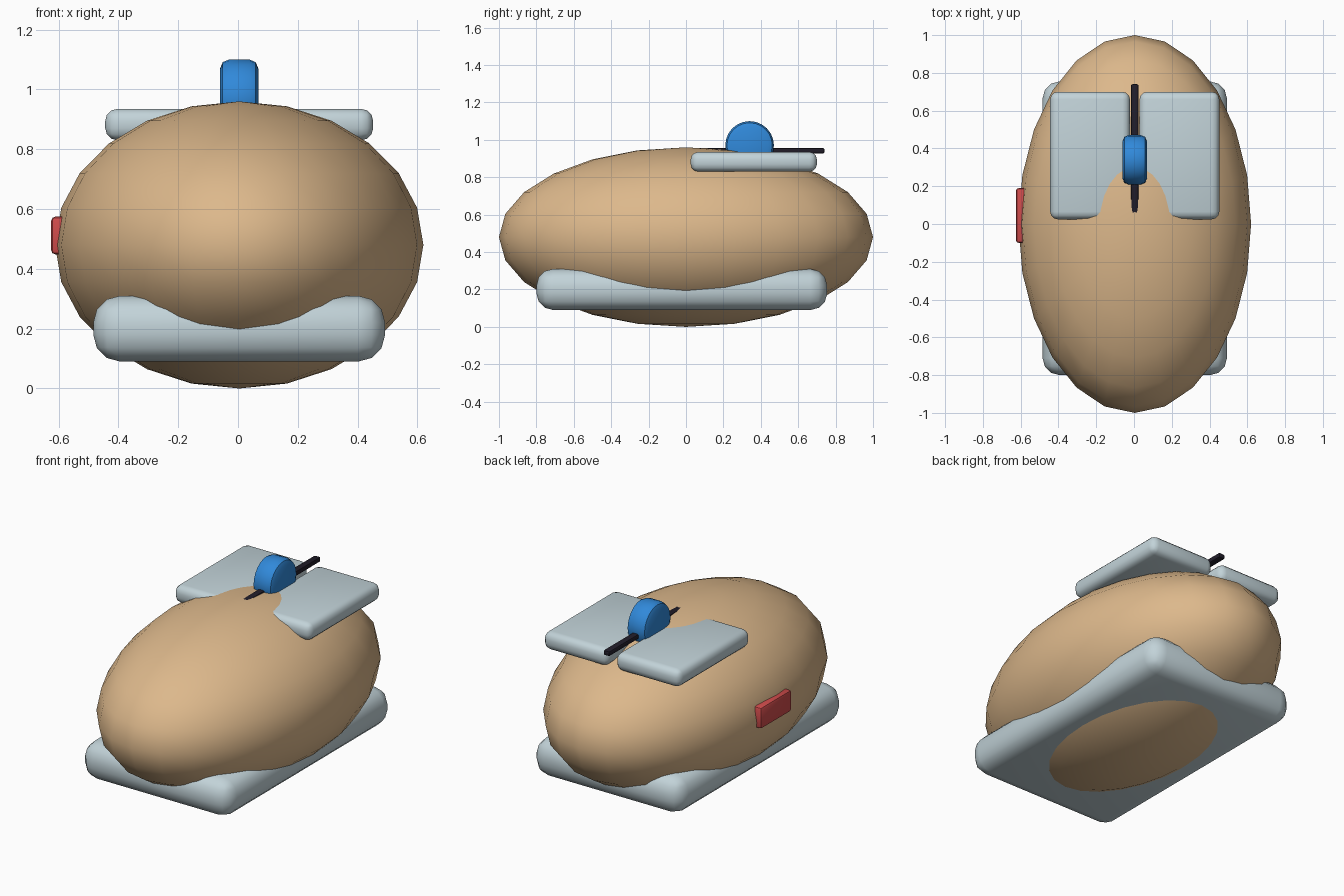
import bpy, math

if "Cube" in bpy.data.objects:
    bpy.data.objects.remove(bpy.data.objects["Cube"])

CX = 0.004  # body centre; side patch widens the left


def mat(name, rgb):
    m = bpy.data.materials.new(name)
    m.diffuse_color = (*rgb, 1)
    m.use_nodes = True
    m.node_tree.nodes["Principled BSDF"].inputs["Base Color"].default_value = m.diffuse_color
    return m


TAN = mat("tan", (0.72, 0.48, 0.26))
GREY = mat("pale_grey", (0.54, 0.65, 0.69))
BLUE = mat("blue", (0.03, 0.25, 0.70))
RED = mat("red", (0.62, 0.07, 0.07))
BLACK = mat("dark", (0.015, 0.012, 0.022))


def finish(name, material, bevel=0, segments=1):
    o = bpy.context.object
    o.name = name
    o.data.materials.append(material)
    bpy.ops.object.transform_apply(location=False, rotation=True, scale=True)
    if bevel:
        b = o.modifiers.new("bevel", 'BEVEL')
        b.width, b.segments = bevel, segments
        b.limit_method = 'ANGLE'
        b.angle_limit = math.radians(40)
        bpy.ops.object.modifier_apply(modifier="bevel")
    bpy.ops.object.shade_smooth_by_angle(angle=math.radians(40))
    return o


def box(name, material, lo, hi, bevel, segments):
    c = [(a + b) / 2 for a, b in zip(lo, hi)]
    bpy.ops.mesh.primitive_cube_add(size=1, location=c)
    bpy.context.object.scale = [b - a for a, b in zip(lo, hi)]
    return finish(name, material, bevel, segments)


# egg-shaped body
bpy.ops.mesh.primitive_uv_sphere_add(segments=24, ring_count=12, radius=1,
                                     location=(CX, 0, 0.48))
bpy.context.object.scale = (0.616, 1, 0.48)
finish("body", TAN)

# rounded base slab
box("base", GREY, (CX - 0.488, -0.80, 0.09), (CX + 0.488, 0.755, 0.31), 0.09, 3)

# two flat panels on top
for side, name in ((-1, "left_panel"), (1, "right_panel")):
    x0, x1 = sorted((CX + side * 0.025, CX + side * 0.448))
    box(name, GREY, (x0, 0.025, 0.83), (x1, 0.70, 0.935), 0.04, 3)

# wheel standing between the panels
bpy.ops.mesh.primitive_cylinder_add(vertices=24, radius=0.13, depth=0.128,
                                    location=(CX, 0.34, 0.97),
                                    rotation=(0, math.pi / 2, 0))
finish("wheel", BLUE, 0.03, 2)

# dark rod under the wheel
box("rod", BLACK, (CX - 0.02, -0.05, 0.927), (CX + 0.02, 0.74, 0.956), 0.008, 2)

# red side patch
box("side_button", RED, (-0.625, -0.10, 0.448), (-0.565, 0.19, 0.575), 0.015, 2)
